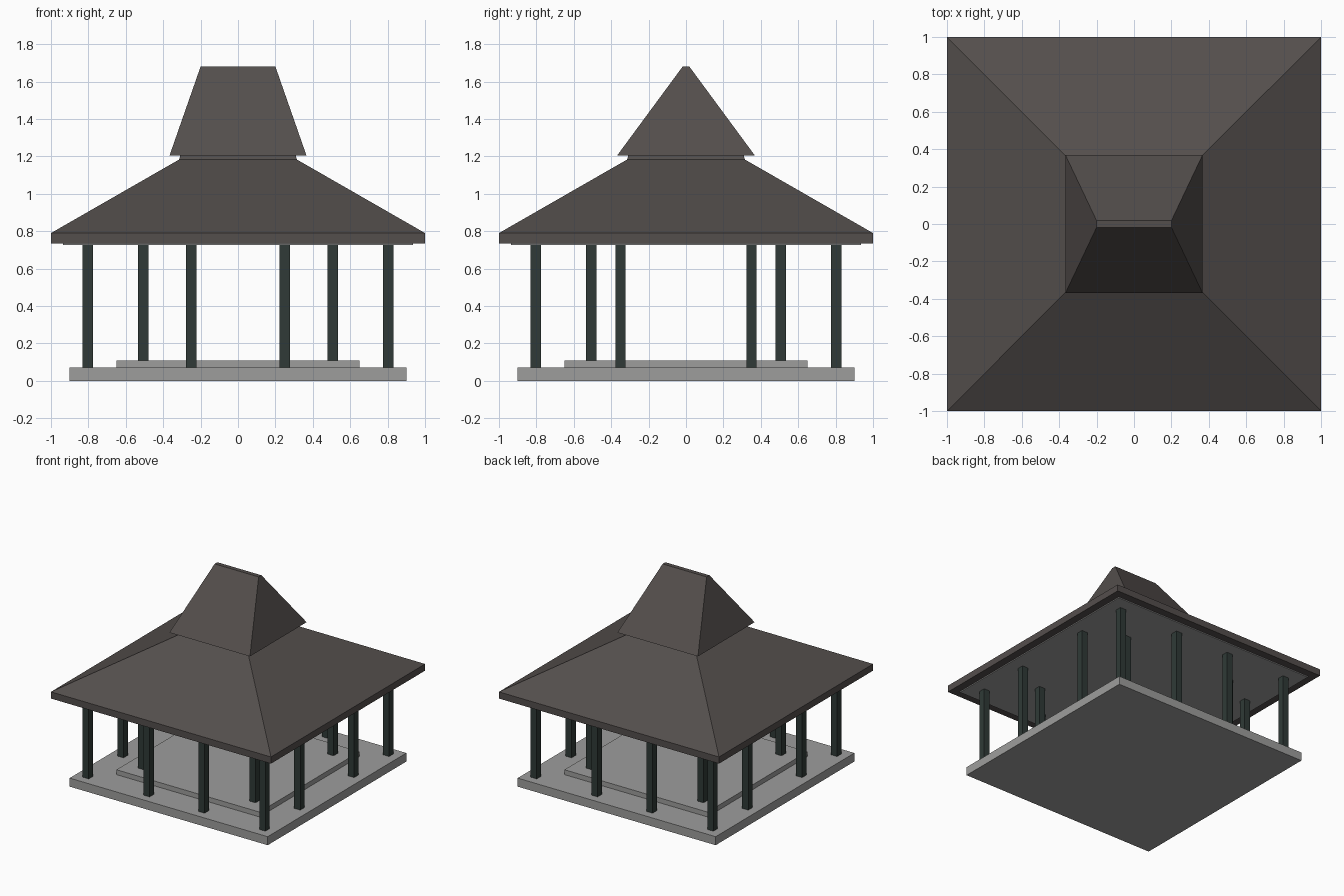
import bpy, bmesh

if "Cube" in bpy.data.objects:
    bpy.data.objects.remove(bpy.data.objects["Cube"])


def material(name, rgb):
    m = bpy.data.materials.new(name)
    m.diffuse_color = (*rgb, 1)
    m.use_nodes = True
    m.node_tree.nodes["Principled BSDF"].inputs["Base Color"].default_value = m.diffuse_color
    return m


stone = material("grey stone", (0.34, 0.34, 0.335))
roof = material("dark brown roof", (0.088, 0.077, 0.073))
wood = material("dark green wood", (0.029, 0.042, 0.038))


def loft(name, rings, mat, centres=((0, 0),)):
    """Stack rectangles (half_x, half_y, z) into closed solids at each centre."""
    bm = bmesh.new()
    for cx, cy in centres:
        loops = [[bm.verts.new((cx + sx * hx, cy + sy * hy, z))
                  for sx, sy in ((-1, -1), (1, -1), (1, 1), (-1, 1))]
                 for hx, hy, z in rings]
        bm.faces.new(loops[0][::-1])
        bm.faces.new(loops[-1])
        for a, b in zip(loops, loops[1:]):
            for i in range(4):
                j = (i + 1) % 4
                bm.faces.new((a[i], a[j], b[j], b[i]))
    mesh = bpy.data.meshes.new(name)
    bm.to_mesh(mesh)
    bm.free()
    mesh.materials.append(mat)
    ob = bpy.data.objects.new(name, mesh)
    bpy.context.collection.objects.link(ob)
    return ob


def mirrored(x, y):
    return [(sx * x, sy * y) for sx in (-1, 1) for sy in (-1, 1)]


# stepped stone floor
loft("base_slab", [(0.9, 0.9, 0), (0.9, 0.9, 0.07)], stone)
loft("raised_floor", [(0.65, 0.65, 0.07), (0.65, 0.65, 0.11)], stone)

# posts
P = 0.0275
for name, x, y, z in (("corner_posts", 0.803, 0.803, 0.07),
                      ("front_and_back_posts", 0.25, 0.803, 0.07),
                      ("side_posts", 0.803, 0.35, 0.07),
                      ("inner_posts", 0.506, 0.506, 0.11)):
    loft(name, [(P, P, z), (P, P, 0.73)], wood, mirrored(x, y))

# ceiling panel, main hipped roof with eave and neck, upper roof
loft("ceiling", [(0.935, 0.935, 0.727), (0.935, 0.935, 0.737)], stone)
loft("main_roof", [(1, 1, 0.735), (1, 1, 0.79), (0.315, 0.315, 1.183),
                   (0.308, 0.308, 1.207)], roof)
loft("upper_roof", [(0.366, 0.368, 1.205), (0.2, 0.018, 1.68)], roof)
